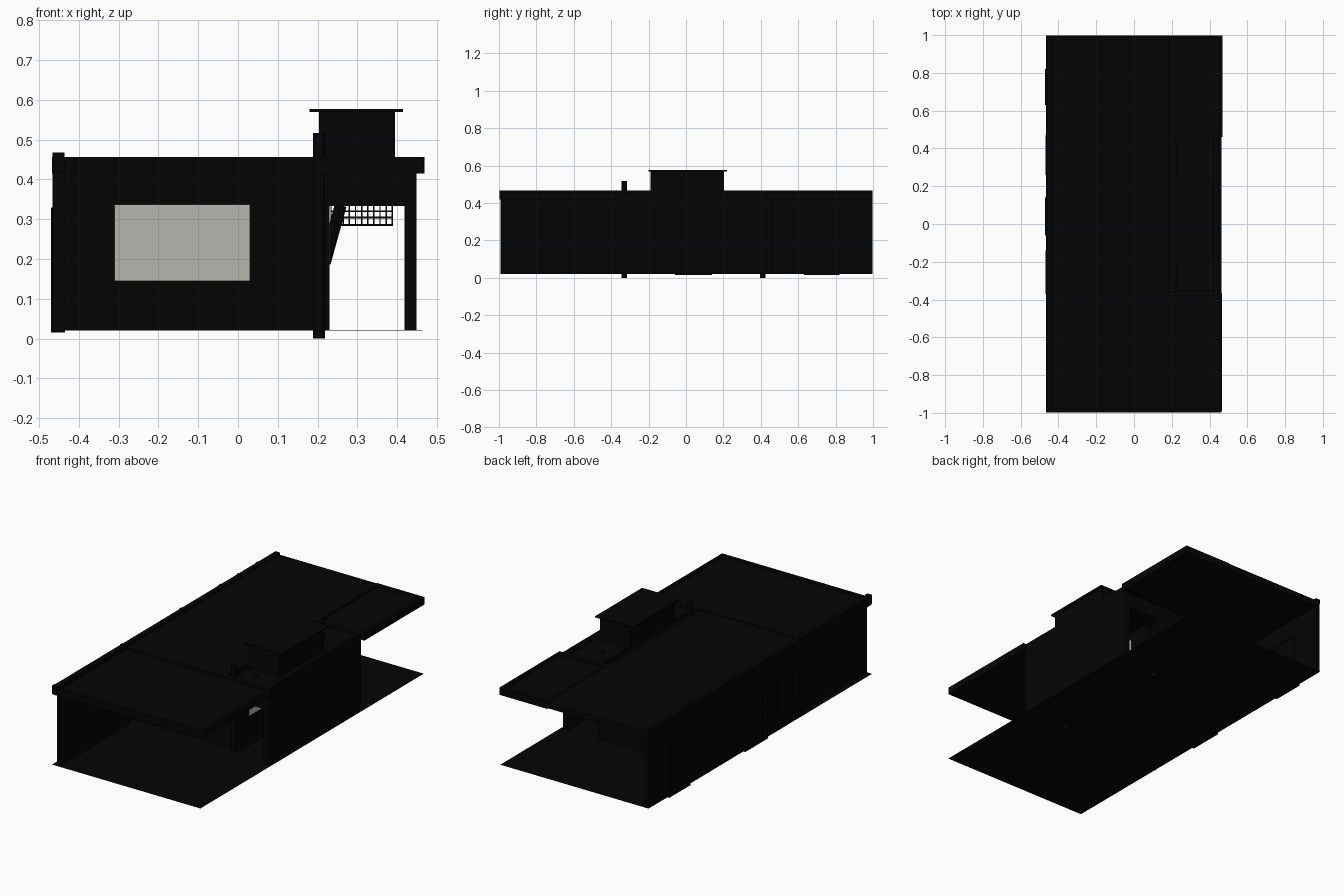
import bpy, bmesh, math
from mathutils import Vector


def material(name, rgb):
    m = bpy.data.materials.new(name)
    m.diffuse_color = (*rgb, 1)
    return m


BLACK = material("matte_black", (0.0012, 0.0012, 0.0012))
PALE = material("pale_warm_grey", (0.47, 0.47, 0.425))


def finish(bm, name, mat):
    me = bpy.data.meshes.new(name)
    bm.to_mesh(me)
    bm.free()
    ob = bpy.data.objects.new(name, me)
    bpy.context.collection.objects.link(ob)
    me.materials.append(mat)
    return ob


def add_box(bm, x0, x1, y0, y1, z0, z1):
    vs = bmesh.ops.create_cube(bm, size=1)["verts"]
    for v in vs:
        v.co = Vector(((x0 + x1) / 2 + v.co.x * (x1 - x0),
                       (y0 + y1) / 2 + v.co.y * (y1 - y0),
                       (z0 + z1) / 2 + v.co.z * (z1 - z0)))


def boxes(name, *specs, mat=BLACK):
    bm = bmesh.new()
    for s in specs:
        add_box(bm, *s)
    return finish(bm, name, mat)


def rim(x0, x1, y0, y1, z0, z1, t):
    """Four bars round a rectangle."""
    return [(x0, x1, y0, y0 + t, z0, z1), (x0, x1, y1 - t, y1, z0, z1),
            (x0, x0 + t, y0 + t, y1 - t, z0, z1), (x1 - t, x1, y0 + t, y1 - t, z0, z1)]


def rod(name, a, b, r, sides=12):
    a, b = Vector(a), Vector(b)
    bm = bmesh.new()
    bmesh.ops.create_cone(bm, cap_ends=True, segments=sides, radius1=r, radius2=r,
                          depth=(b - a).length)
    q = (b - a).to_track_quat("Z", "Y")
    for v in bm.verts:
        v.co = q @ v.co + (a + b) / 2
    return finish(bm, name, BLACK)


# Very thin floor slab
boxes("floor_slab", (-0.465, 0.463, -0.997, 0.998, 0.021, 0.0213))

# Left wall: set back along the front bay, flush further back
boxes("front_bay_wall", (-0.437, -0.42, -0.993, -0.37, 0.021, 0.43))
boxes("left_wall", (-0.46, -0.44, -0.38, 0.998, 0.021, 0.455))
boxes("left_parapet", (-0.464, -0.437, -0.998, 0.998, 0.44, 0.466))
boxes("parapet_stubs", *[(-0.466, -0.436, y - 0.01, y + 0.01, 0.42, 0.468)
                         for y in (-0.988, -0.38, 0.15, 0.5, 0.66, 0.83)])
boxes("left_pilasters", *[(-0.466, -0.44, y - 0.012, y + 0.012, 0.021, 0.455)
                          for y in (-0.38, 0.15, 0.46)])

# Doors in the left wall: frames and raised panels
for i, (y0, y1) in enumerate(((-0.06, 0.14), (0.63, 0.82))):
    boxes(f"door_frame_{i}", *rim(-0.47, -0.435, y0, y1, 0.015, 0.33, 0.018)[:2],
          (-0.47, -0.435, y0, y1, 0.315, 0.33),
          (-0.47, -0.435, y0, y1, 0.015, 0.03))
    boxes(f"door_panels_{i}", *[(-0.465, -0.455, y0 + 0.04, y1 - 0.04, z, z + 0.07)
                                for z in (0.05, 0.14, 0.23)])

# Window frames in the left wall
for i, (y0, y1) in enumerate(((-0.37, -0.14), (0.26, 0.47))):
    boxes(f"side_window_frame_{i}", (-0.468, -0.44, y0, y0 + 0.015, 0.1, 0.33),
          (-0.468, -0.44, y1 - 0.015, y1, 0.1, 0.33),
          (-0.468, -0.44, y0, y1, 0.315, 0.33), (-0.468, -0.44, y0, y1, 0.1, 0.115))

# Enclosed room, with pale panes front, back and on the passage side
boxes("room_core", (-0.45, 0.23, -0.31, 0.455, 0.0212, 0.42))
boxes("front_pane", (-0.31, 0.03, -0.314, -0.309, 0.145, 0.337), mat=PALE)
boxes("back_pane", (-0.31, 0.03, 0.454, 0.458, 0.145, 0.337), mat=PALE)
boxes("passage_pane", (0.229, 0.2315, -0.23, 0.25, 0.19, 0.29), mat=PALE)

# Right screen wall and the lowered passage ceiling
boxes("right_screen_wall", (0.418, 0.448, -0.37, 0.46, 0.021, 0.455))
boxes("passage_ceiling", (0.225, 0.44, -0.37, 0.46, 0.333, 0.44))

# Main roof and the sunken deck beside it
boxes("main_roof", (-0.46, 0.18, -0.37, 0.998, 0.42, 0.453))
boxes("roof_deck_rim", *rim(0.17, 0.448, -0.37, 0.46, 0.42, 0.456, 0.015))

# Front and rear canopies: slab with a raised edge
boxes("front_canopy", (-0.46, 0.46, -0.98, -0.375, 0.418, 0.442),
      *rim(-0.467, 0.467, -0.99, -0.365, 0.415, 0.456, 0.015))
boxes("rear_canopy", (0.175, 0.46, 0.465, 0.99, 0.418, 0.442),
      *rim(0.17, 0.469, 0.46, 0.998, 0.415, 0.456, 0.015))

# Rooftop box with a thin cap, and small vents
boxes("rooftop_box", (0.203, 0.394, -0.19, 0.204, 0.43, 0.572))
boxes("rooftop_cap", (0.18, 0.414, -0.2, 0.22, 0.57, 0.577))
for i, y in enumerate((-0.27, 0.32)):
    rod(f"roof_vent_{i}", (0.3, y, 0.43), (0.3, y, 0.455), 0.015)

# Two pipes, the front one rising through the roof
rod("front_pipe", (0.204, -0.33, 0), (0.204, -0.33, 0.517), 0.015)
rod("rear_pipe", (0.204, 0.41, 0), (0.204, 0.41, 0.43), 0.015)

# Diagonal brace and hanging wire grille at the back of the passage
rod("passage_brace", (0.218, 0.41, 0.19), (0.258, 0.41, 0.335), 0.015, 8)
bars = [(0.232 + 0.0154 * i, 0.2355 + 0.0154 * i, 0.433, 0.437, 0.283, 0.335) for i in range(11)]
bars += [(0.232, 0.39, 0.433, 0.437, z, z + 0.0045) for z in (0.283, 0.302, 0.318)]
boxes("wire_grille", *bars)
